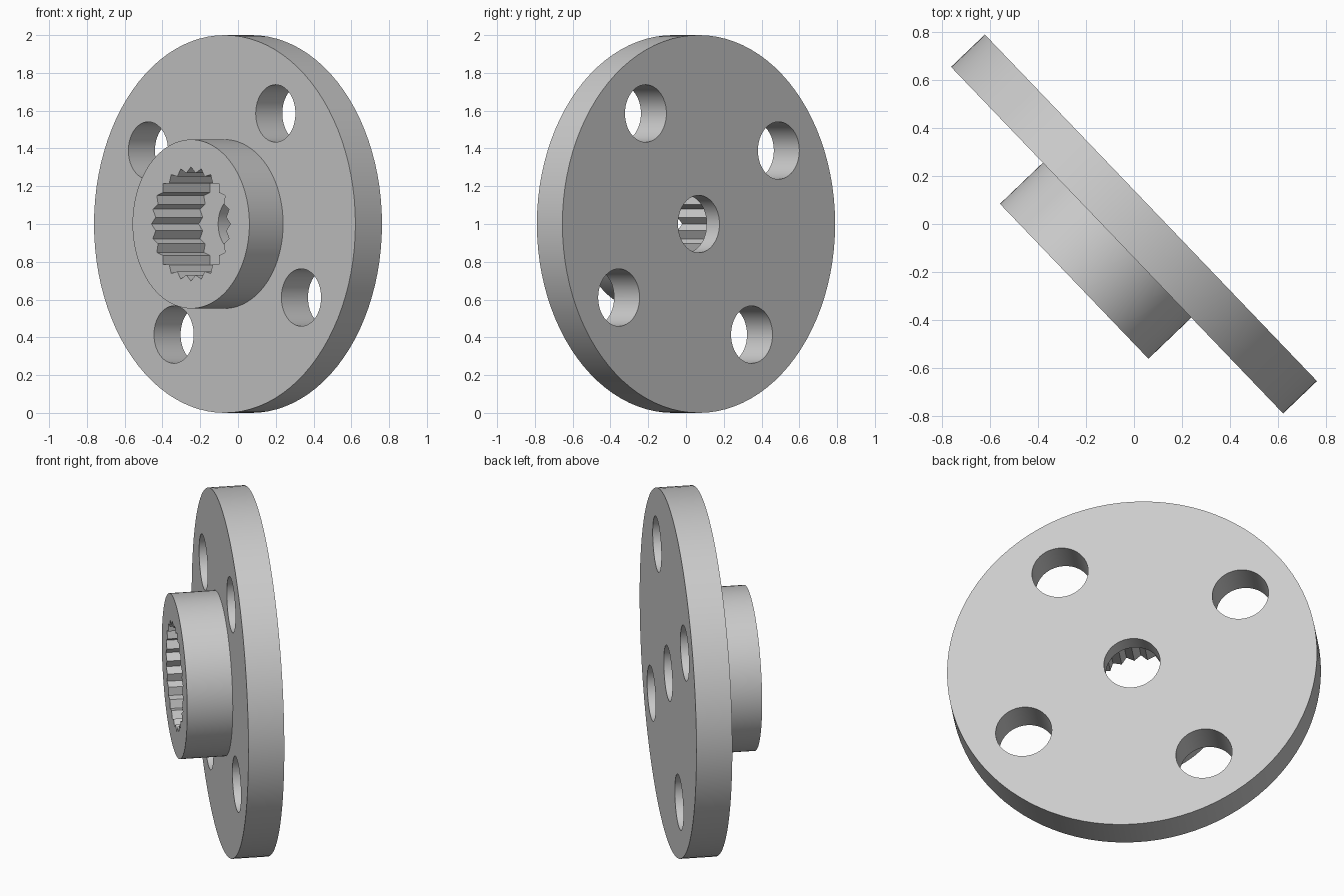
import bpy, bmesh, math
from mathutils import Matrix, Vector

cube = bpy.data.objects.get("Cube")
if cube:
    bpy.data.objects.remove(cube, do_unlink=True)

# Main sizes, measured along and around the hub axis
HALF_PLATE = 0.0975
HUB_TOP = 0.345
HOLE_RADIUS = 0.152
BOLT_CIRCLE = 0.703
BOLT_ANGLE = math.radians(56.4)
TEETH = 24

# Local z is the hub axis, local y points up, the hub faces front right
n = Vector((-0.72, -0.69, 0)).normalized()
up = Vector((0, 0, 1))
side = up.cross(n)
place = Matrix((side, up, n)).transposed().to_4x4()
place.translation = (0, 0, 1)

metal = bpy.data.materials.new("grey metal")
metal.use_nodes = True
grey = (0.6, 0.6, 0.6, 1)
metal.diffuse_color = grey
metal.node_tree.nodes["Principled BSDF"].inputs["Base Color"].default_value = grey


def make_object(name, bm):
    bmesh.ops.recalc_face_normals(bm, faces=bm.faces)
    mesh = bpy.data.meshes.new(name)
    bm.to_mesh(mesh)
    bm.free()
    mesh.materials.append(metal)
    obj = bpy.data.objects.new(name, mesh)
    obj.matrix_world = place
    bpy.context.collection.objects.link(obj)
    return obj


def prism(name, outline, bottom, top):
    """Closed prism from a flat outline."""
    bm = bmesh.new()
    face = bm.faces.new([bm.verts.new((x, y, bottom)) for x, y in outline])
    ext = bmesh.ops.extrude_face_region(bm, geom=[face])
    moved = [v for v in ext["geom"] if isinstance(v, bmesh.types.BMVert)]
    bmesh.ops.translate(bm, verts=moved, vec=(0, 0, top - bottom))
    return make_object(name, bm)


def ring(radii, count, cx=0, cy=0):
    """Points around a circle, cycling through the given radii."""
    return [(cx + radii[i % len(radii)] * math.cos(math.tau * i / count),
             cy + radii[i % len(radii)] * math.sin(math.tau * i / count))
            for i in range(count)]


# Round plate with raised hub, turned from one stepped profile
bm = bmesh.new()
profile = [(0, -HALF_PLATE), (1, -HALF_PLATE), (1, HALF_PLATE),
           (0.447, HALF_PLATE), (0.447, HUB_TOP), (0, HUB_TOP)]
verts = [bm.verts.new((r, 0, z)) for r, z in profile]
edges = [bm.edges.new(pair) for pair in zip(verts, verts[1:])]
bmesh.ops.spin(bm, geom=verts + edges, axis=(0, 0, 1), cent=(0, 0, 0),
               angle=math.tau, steps=96, use_duplicate=False)
bmesh.ops.remove_doubles(bm, verts=bm.verts, dist=0.0001)
# Merge the flat end caps into single faces
bmesh.ops.dissolve_limit(bm, angle_limit=0.01, verts=bm.verts, edges=bm.edges)
body = make_object("flanged_hub", bm)

# Cutters: toothed socket, centre hole and four bolt holes
cutters = [prism("socket_cutter", ring((0.302, 0.272), TEETH * 2), 0, 0.5),
           prism("centre_cutter", ring((HOLE_RADIUS,), 48), -0.3, 0.1)]
for i in range(4):
    a = BOLT_ANGLE + i * math.pi / 2
    outline = ring((HOLE_RADIUS,), 48, BOLT_CIRCLE * math.cos(a), BOLT_CIRCLE * math.sin(a))
    cutters.append(prism("bolt_hole_cutter", outline, -0.3, 0.2))

bpy.ops.object.select_all(action="DESELECT")
bpy.context.view_layer.objects.active = body
body.select_set(True)
for cutter in cutters:
    cutter.hide_render = True
    mod = body.modifiers.new("cut", "BOOLEAN")
    mod.operation = "DIFFERENCE"
    mod.solver = "EXACT"
    mod.object = cutter
    bpy.ops.object.modifier_apply(modifier=mod.name)
    bpy.data.objects.remove(cutter, do_unlink=True)

bpy.ops.object.shade_smooth_by_angle(angle=math.radians(20))
